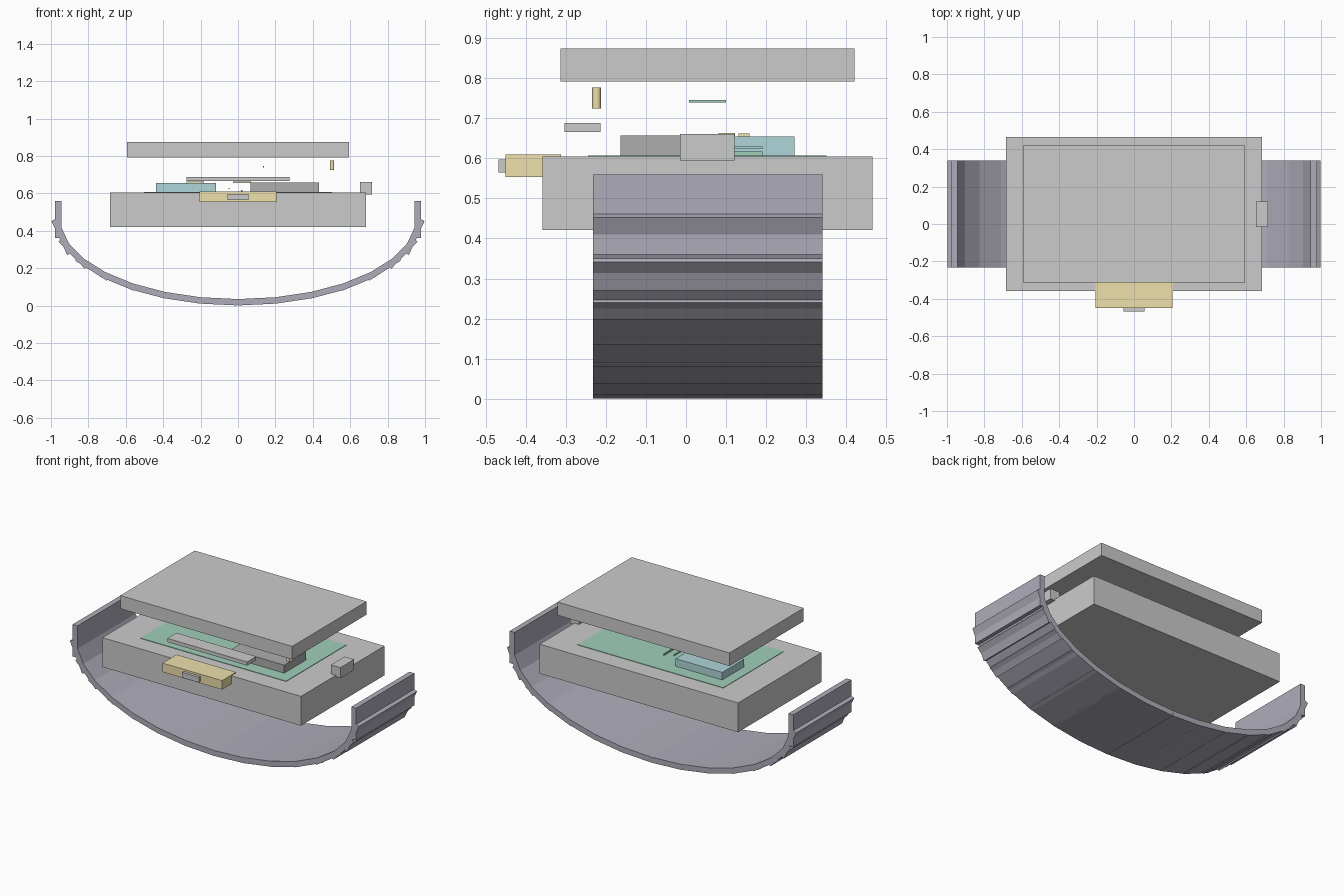
import bpy, math

if "Cube" in bpy.data.objects:
    bpy.data.objects.remove(bpy.data.objects["Cube"])


def material(name, r, g, b):
    m = bpy.data.materials.new(name)
    m.diffuse_color = (r, g, b, 1)
    m.use_nodes = True
    m.node_tree.nodes["Principled BSDF"].inputs["Base Color"].default_value = m.diffuse_color
    return m


SHELL = material("shell_grey", .67, .67, .67)
LIGHT = material("lid_grey", .82, .82, .83)
METAL = material("metal_grey", .58, .58, .58)
DARK = material("dark_grey", .42, .42, .43)
STRAP = material("strap_slate", .43, .42, .49)
GREEN = material("board_green", .35, .63, .49)
TEAL = material("cell_teal", .43, .67, .70)
GOLD = material("contact_gold", .85, .75, .41)


def finish(name, mat):
    ob = bpy.context.object
    ob.name = name
    ob.data.materials.append(mat)
    return ob


def box(name, mat, x, y, z, tilt=0):
    """Box from (min, max) ranges, optionally turned about y around its centre."""
    lo, hi = zip(x, y, z)
    bpy.ops.mesh.primitive_cube_add(size=1, location=[(a + b) / 2 for a, b in zip(lo, hi)],
                                    rotation=(0, tilt, 0))
    bpy.context.object.scale = [b - a for a, b in zip(lo, hi)]
    return finish(name, mat)


# Wrist strap: equal slabs laid along the lower half of an ellipse
A, B, CZ = .961, .44, .46
LENGTH, THICK, COUNT = .2, .034, 16
for i in range(COUNT):
    t = -math.pi / 2 + math.pi * i / (COUNT - 1)
    px, pz = A * math.sin(t), CZ - B * math.cos(t)
    slope = math.atan2(B * math.sin(t), A * math.cos(t))
    box(f"strap_segment_{i + 1}", STRAP, (px - LENGTH / 2, px + LENGTH / 2), (-.232, .34),
        (pz - THICK / 2, pz + THICK / 2), -slope)

# Housing and raised lid
box("case_base", SHELL, (-.685, .685), (-.358, .465), (.421, .604))
box("case_lid", LIGHT, (-.593, .593), (-.313, .42), (.792, .874))

# Circuit board with battery and main module
box("circuit_board", GREEN, (-.503, .503), (-.244, .351), (.59, .607))
box("battery", TEAL, (-.439, -.118), (.055, .27), (.604, .654))
box("main_module", DARK, (.067, .433), (-.163, .053), (.604, .657))

# Gold pads on the components
box("battery_contact", GOLD, (-.275, -.183), (.131, .158), (.64, .662))
box("module_contact", GOLD, (-.028, .07), (.081, .122), (.655, .663))

# Thin wires running front to back
for name, mat, x, y, z in (("wire_1", TEAL, -.049, .145, .626),
                           ("wire_2", GREEN, .02, .145, .614),
                           ("wire_3", GREEN, .02, .145, .608),
                           ("wire_raised", GREEN, .136, .054, .742)):
    box(name, mat, (x - .003, x + .003), (y - .046, y + .046), (z - .003, z + .003))

# Sensor bar and upright pin
box("sensor_bar", SHELL, (-.275, .275), (-.303, -.213), (.665, .688))
bpy.ops.mesh.primitive_cylinder_add(vertices=32, radius=.011, depth=.053,
                                    location=(.503, -.223, .75))
finish("gold_pin", GOLD)
bpy.ops.object.shade_smooth_by_angle()

# Side button and front connector
box("side_button", METAL, (.652, .717), (-.015, .121), (.595, .661))
box("front_connector", GOLD, (-.205, .205), (-.45, -.312), (.553, .609))
box("connector_plug", METAL, (-.057, .057), (-.468, -.449), (.564, .597))
